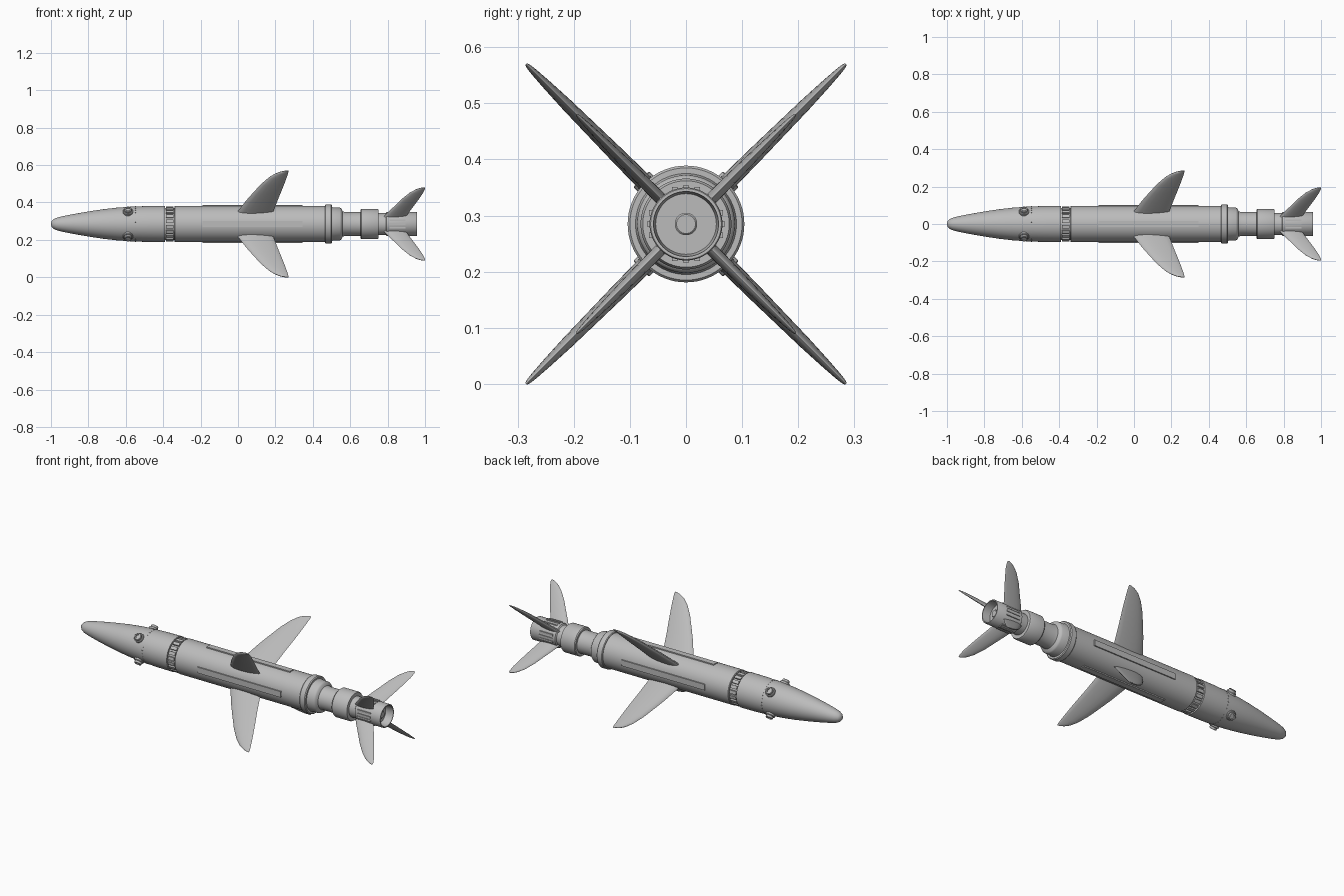
import bpy, bmesh
from math import sin, cos, pi, radians
from mathutils import Matrix, Vector

cube = bpy.data.objects.get("Cube")
if cube:
    bpy.data.objects.remove(cube, do_unlink=True)

AXIS = Matrix.Translation((0, 0, 0.285))   # centre line runs along x
grey = bpy.data.materials.new("light grey")
grey.use_nodes = True
grey.diffuse_color = (0.5, 0.5, 0.5, 1)
grey.node_tree.nodes["Principled BSDF"].inputs["Base Color"].default_value = (0.5, 0.5, 0.5, 1)


def finish(name, bm, angle=35):
    bmesh.ops.recalc_face_normals(bm, faces=bm.faces)
    mesh = bpy.data.meshes.new(name)
    bm.to_mesh(mesh)
    bm.free()
    mesh.materials.append(grey)
    ob = bpy.data.objects.new(name, mesh)
    bpy.context.collection.objects.link(ob)
    ob.matrix_world = AXIS
    bpy.ops.object.select_all(action='DESELECT')
    ob.select_set(True)
    bpy.context.view_layer.objects.active = ob
    bpy.ops.object.shade_smooth_by_angle(angle=radians(angle))
    return ob


def turn(angle):
    return Matrix.Rotation(radians(angle), 4, 'X')


def lathe(name, profile, matrix=Matrix(), steps=64):
    """Spin (x, radius) points around the x axis."""
    bm = bmesh.new()
    verts = [bm.verts.new((x, 0, r)) for x, r in profile]
    edges = [bm.edges.new(pair) for pair in zip(verts, verts[1:])]
    bmesh.ops.spin(bm, geom=verts + edges, cent=(0, 0, 0), axis=(1, 0, 0),
                   angle=2 * pi, steps=steps)
    bmesh.ops.remove_doubles(bm, verts=bm.verts, dist=1e-5)
    bmesh.ops.transform(bm, matrix=matrix, verts=bm.verts)
    return finish(name, bm)


def box(name, x0, x1, y, half, r0, r1, angle):
    """Raised bar on the hull, from radius r0 to r1, turned around the hull."""
    bm = bmesh.new()
    size = Matrix.Diagonal((x1 - x0, 2 * half, r1 - r0, 1))
    place = Matrix.Translation(((x0 + x1) / 2, y, (r0 + r1) / 2))
    bmesh.ops.create_cube(bm, size=1, matrix=turn(angle) @ place @ size)
    return finish(name, bm)


def fin(name, stations, angle, count=16):
    """Loft thin teardrop sections (radius, lead x, trail x, half thickness)."""
    bm = bmesh.new()
    rings = []
    for r, lead, trail, thick in stations:
        ring = []
        for i in range(count):
            a = 2 * pi * i / count
            x = (lead + trail) / 2 - cos(a) * (trail - lead) / 2
            ring.append(bm.verts.new((x, sin(a) * thick * (1 + 0.3 * cos(a)), r)))
        rings.append(ring)
    for low, high in zip(rings, rings[1:]):
        for i in range(count):
            j = (i + 1) % count
            bm.faces.new((low[i], low[j], high[j], high[i]))
    bm.faces.new(rings[0])
    bm.faces.new(rings[-1])
    bmesh.ops.transform(bm, matrix=turn(angle), verts=bm.verts)
    return finish(name, bm, 50)


# Hull sections
lathe("nose", [(-1, 0), (-0.997, 0.014), (-0.988, 0.024), (-0.97, 0.033), (-0.94, 0.041),
               (-0.88, 0.053), (-0.8, 0.067), (-0.72, 0.079), (-0.65, 0.087), (-0.57, 0.093),
               (-0.48, 0.096), (-0.39, 0.097), (-0.39, 0.086)])
lathe("slotted_collar", [(-0.395, 0.086), (-0.335, 0.086)])
lathe("main_body", [(-0.34, 0.086), (-0.34, 0.094), (-0.337, 0.097), (0.465, 0.097)])
lathe("rear_band", [(0.465, 0.097), (0.465, 0.101), (0.469, 0.104), (0.498, 0.104),
                    (0.503, 0.1), (0.503, 0.09), (0.51, 0.088), (0.545, 0.087), (0.553, 0.082),
                    (0.56, 0.066)])
lathe("neck", [(0.56, 0.067), (0.575, 0.064), (0.655, 0.064)])
lathe("neck_ring", [(0.655, 0.06), (0.655, 0.077), (0.66, 0.081), (0.745, 0.081),
                    (0.752, 0.077), (0.752, 0.055)])
lathe("tail_tube", [(0.75, 0.058), (0.79, 0.058), (0.795, 0.065), (0.953, 0.065),
                    (0.956, 0.063), (0.956, 0.058), (0.91, 0.054), (0.91, 0)])
lathe("exhaust_plug", [(0.91, 0.02), (0.925, 0.02), (0.928, 0.017), (0.928, 0)], steps=32)

# Raised bars around the collar, and fine rivets behind the nose
for i in range(20):
    box("collar_bar", -0.385, -0.345, 0, 0.009, 0.08, 0.0945, i * 18 + 9)
for i in range(32):
    box("rivet", -0.552, -0.546, 0, 0.0025, 0.09, 0.0955, i * 11.25 + 4)

# Round sensor ports on the four diagonals of the nose
for i in range(4):
    outward = Matrix.Rotation(-pi / 2, 4, 'Y')
    place = turn(45 + 90 * i) @ Matrix.Translation((-0.588, 0, 0)) @ outward
    lathe("sensor_port", [(0.08, 0.027), (0.097, 0.027), (0.1, 0.024), (0.1, 0.02),
                          (0.111, 0.02), (0.113, 0.018), (0.113, 0.012), (0.107, 0.011),
                          (0.107, 0)], place, 24)

# Long hull strips and tail vents on the four main sides
for i in range(4):
    box("hull_strip", -0.19, 0.345, 0, 0.017, 0.09, 0.102, 90 * i)
    for y in (-0.02, 0, 0.02):
        box("tail_vent", 0.81, 0.895, y, 0.005, 0.055, 0.0685 - abs(y) * 0.15, 90 * i)

# Swept wings and tail fins on the diagonals
WING = [(0.08, -0.01, 0.185, 0.015), (0.12, 0.012, 0.196, 0.0145), (0.18, 0.045, 0.212, 0.0135),
        (0.24, 0.083, 0.23, 0.012), (0.3, 0.122, 0.247, 0.0105), (0.35, 0.163, 0.26, 0.008),
        (0.38, 0.198, 0.267, 0.006), (0.395, 0.228, 0.27, 0.0045), (0.403, 0.255, 0.269, 0.002)]
TAIL = [(0.05, 0.775, 0.895, 0.011), (0.09, 0.803, 0.915, 0.0105), (0.14, 0.84, 0.942, 0.0095),
        (0.19, 0.876, 0.968, 0.008), (0.235, 0.917, 0.99, 0.006), (0.26, 0.95, 0.998, 0.0045),
        (0.271, 0.972, 1.0, 0.003), (0.276, 0.987, 0.998, 0.0015)]
for i in range(4):
    fin("wing", WING, 45 + 90 * i)
    fin("tail_fin", TAIL, 45 + 90 * i)
